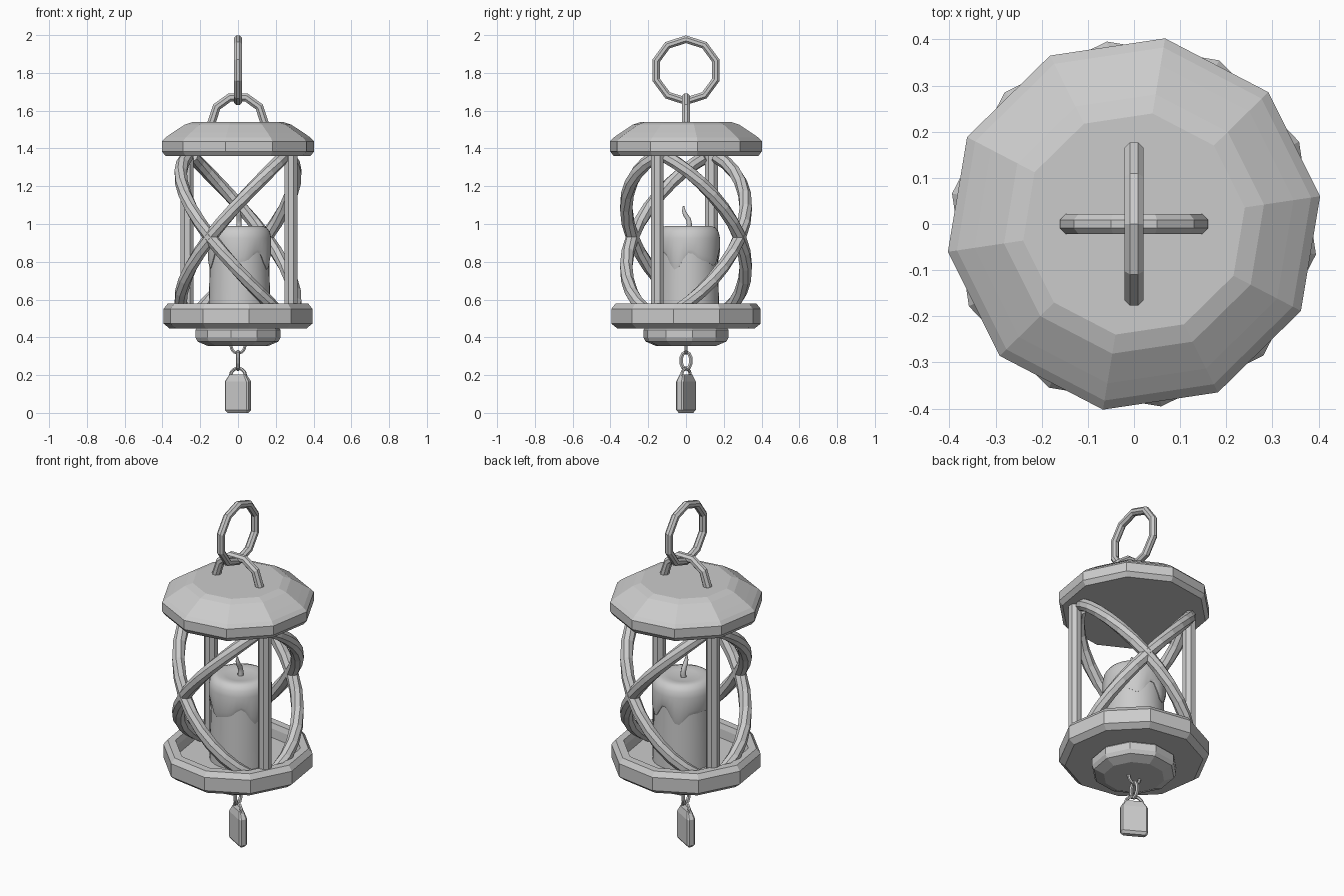
import bpy, bmesh
from math import sin, cos, pi, radians
from mathutils import Vector

if "Cube" in bpy.data.objects:
    bpy.data.objects.remove(bpy.data.objects["Cube"])


def loft(name, rings, closed=False, smooth=None):
    """Skin a list of equal-length point rings; open ends are capped."""
    bm = bmesh.new()
    vs = [[bm.verts.new(p) for p in ring] for ring in rings]
    n = len(vs[0])
    for i in range(len(vs) if closed else len(vs) - 1):
        a, b = vs[i], vs[(i + 1) % len(vs)]
        for j in range(n):
            k = (j + 1) % n
            bm.faces.new((a[j], a[k], b[k], b[j]))
    if not closed:
        bm.faces.new(vs[0][::-1])
        bm.faces.new(vs[-1])
    bmesh.ops.recalc_face_normals(bm, faces=bm.faces)
    me = bpy.data.meshes.new(name)
    bm.to_mesh(me)
    bm.free()
    ob = bpy.data.objects.new(name, me)
    bpy.context.collection.objects.link(ob)
    if smooth:
        bpy.ops.object.select_all(action='DESELECT')
        ob.select_set(True)
        bpy.context.view_layer.objects.active = ob
        bpy.ops.object.shade_smooth_by_angle(angle=radians(smooth))
    return ob


def lathe(name, profile, n=10, turn=0.0, smooth=None):
    rings = [[(r * cos(radians(turn) + 2 * pi * j / n),
               r * sin(radians(turn) + 2 * pi * j / n), z) for j in range(n)]
             for r, z in profile]
    return loft(name, rings, smooth=smooth)


def tube(name, pts, radius, ref, n=8, closed=False, smooth=None):
    """Sweep a round section along points; radius may be a list."""
    pts = [Vector(p) for p in pts]
    m, ref, rings = len(pts), Vector(ref), []
    for i, p in enumerate(pts):
        if closed:
            t = pts[(i + 1) % m] - pts[i - 1]
        else:
            t = pts[min(i + 1, m - 1)] - pts[max(i - 1, 0)]
        u = t.cross(ref).normalized()
        v = t.cross(u).normalized()
        r = radius[i] if isinstance(radius, list) else radius
        rings.append([p + r * (cos(2 * pi * (j + .5) / n) * u + sin(2 * pi * (j + .5) / n) * v)
                      for j in range(n)])
    return loft(name, rings, closed, smooth)


def arc(plane, rx, rz, zc, a0, a1, steps, closed=False):
    """Points of an elliptical arc in the xz or yz plane."""
    out = []
    for i in range(steps if closed else steps + 1):
        a = radians(a0 + (a1 - a0) * i / steps)
        h, z = rx * cos(a), zc + rz * sin(a)
        out.append((h, 0, z) if plane == 'x' else (0, h, z))
    return out


# Ten-sided roof, tray and base
lathe("roof", [(0.388, 1.36), (0.408, 1.385), (0.408, 1.438), (0.388, 1.458),
               (0.35, 1.484), (0.285, 1.526), (0.243, 1.54)], turn=8.5)
lathe("tray", [(0.368, 0.447), (0.40, 0.473), (0.40, 0.55), (0.378, 0.578),
               (0.335, 0.578), (0.325, 0.55), (0.32, 0.50)], turn=26.5)
lathe("base", [(0.163, 0.355), (0.217, 0.378), (0.228, 0.40), (0.228, 0.44), (0.21, 0.46)], turn=8.5)

# Carrying handle and hanging ring
tube("roof_handle", [(0.139, 0, 1.52)] + arc('x', 0.139, 0.137, 1.54, 0, 180, 5)
     + [(-0.139, 0, 1.52)], 0.024, (0, 1, 0))
tube("hanging_ring", arc('y', 0.166, 0.164, 1.814, 90, 450, 10, True), 0.022, (1, 0, 0), closed=True)

# Two posts, and four bowed half-turn bars running from post to post
post_angle = -27.5
for side in range(2):
    a = radians(post_angle + 180 * side)
    x, y = 0.31 * cos(a) + 0.006, 0.31 * sin(a) - 0.009
    tube(f"post_{side + 1}", [(x, y, 0.49), (x, y, 1.37)], 0.037, (1, 0, 0))
    for label, d in (("left", 1), ("right", -1)):
        pts = []
        for i in range(15):
            phi = radians(-84 + 12 * i)
            r = 0.287 + 0.033 * cos(phi)
            z = 0.93 - 0.44 * (0.6 * sin(phi) + 0.4 * phi / (pi / 2))
            ang = a + d * (pi / 2 + phi)
            pts.append((r * cos(ang), r * sin(ang), z))
        tube(f"twisted_bar_{label}_{side + 1}", pts, 0.035, (0, 0, 1))

# Candle body, slightly off centre
body = lathe("candle", [(0.165, 0.49), (0.155, 0.90)], n=32, smooth=40)

# Melted wax cap with a wavy lower edge
N = 40
rings = []
for r, z, wave in ((0.150, 0.815, 1), (0.162, 0.81, 1), (0.168, 0.835, 0.8), (0.168, 0.925, 0),
                   (0.161, 0.958, 0), (0.143, 0.982, 0), (0.118, 0.99, 0),
                   (0.08, 0.983, 0), (0.03, 0.978, 0)):
    ring = []
    for j in range(N):
        a = 2 * pi * j / N
        w = 0.035 * sin(5 * a + 0.6) + 0.018 * sin(8 * a + 2)
        ring.append((r * cos(a), r * sin(a), z + wave * w))
    rings.append(ring)
cap = loft("wax_cap", rings, smooth=50)
for ob in (body, cap):
    ob.location = (0.008, 0.012, 0)

# Bent wick
tube("wick", [(0.005, 0.014, 0.96), (0.005, 0.018, 1.0), (0.005, 0.013, 1.025), (0.005, -0.004, 1.05),
              (0.005, -0.012, 1.07), (0.005, -0.013, 1.095)],
     [0.016, 0.015, 0.014, 0.013, 0.010, 0.004], (1, 0, 0), smooth=60)

# Small chain under the base
tube("base_eyelet", arc('x', 0.038, 0.042, 0.358, 180, 360, 6), 0.009, (0, 1, 0), n=6)
tube("chain_link", arc('y', 0.027, 0.046, 0.277, 90, 450, 10, True), 0.011, (1, 0, 0), n=6, closed=True)
loop = tube("pendant_loop", [(0.05, 0, 0.17)] + arc('x', 0.047, 0.045, 0.192, 0, 180, 6)
            + [(-0.05, 0, 0.17)], 0.009, (0, 1, 0), n=6)

# Flat chamfered pendant, turned on its chain
rings = []
for w, d, z in ((0.060, 0.012, 0.0), (0.073, 0.023, 0.015), (0.073, 0.023, 0.165), (0.048, 0.014, 0.203)):
    c = 0.4 * d
    rings.append([(w, -d + c, z), (w, d - c, z), (w - c, d, z), (-w + c, d, z),
                  (-w, d - c, z), (-w, -d + c, z), (-w + c, -d, z), (w - c, -d, z)])
tag = loft("pendant", rings)
for ob in (loop, tag):
    ob.rotation_euler.z = radians(-30)
